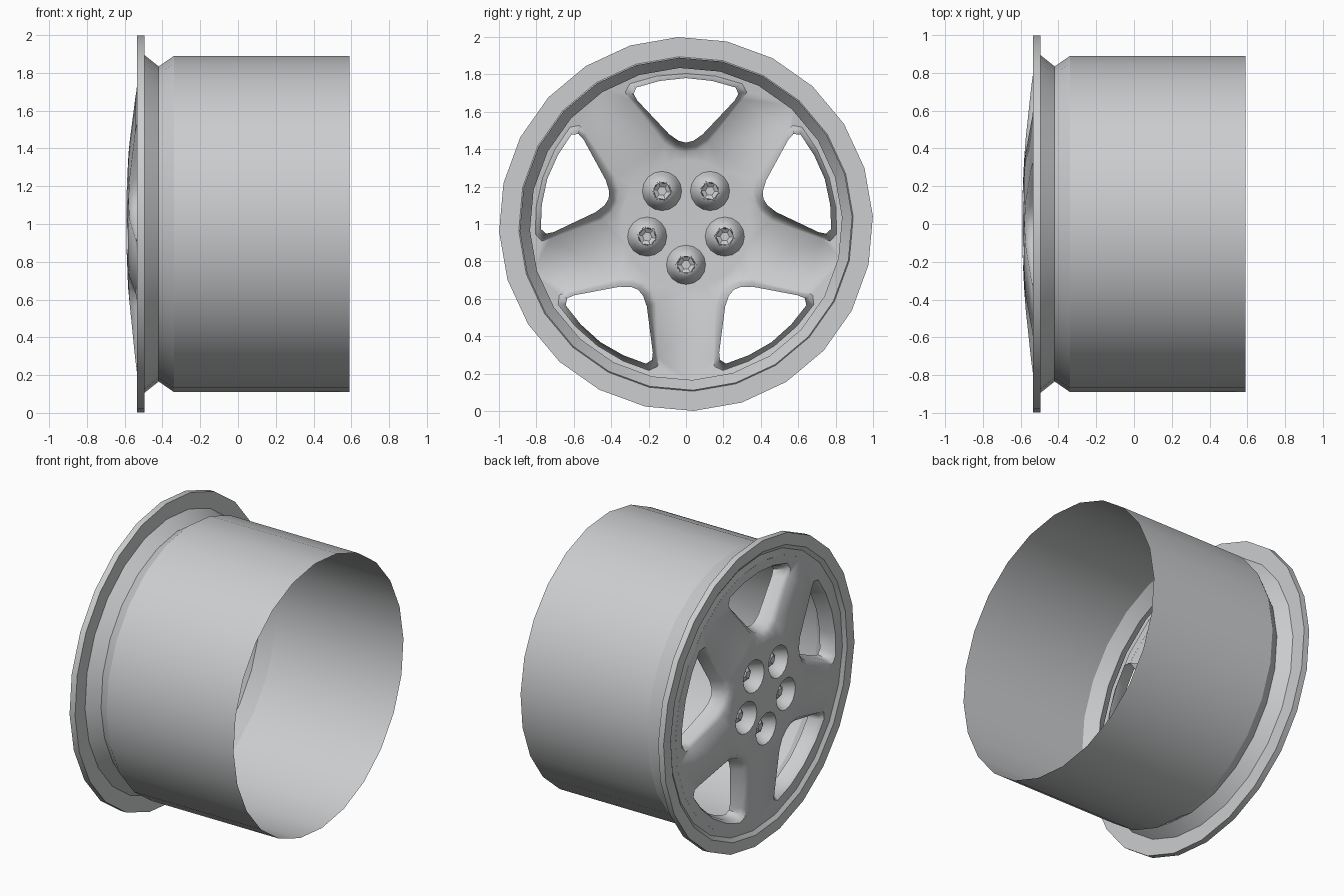
import bpy, bmesh
from math import cos, sin, radians, tau
from mathutils import Vector

cube = bpy.data.objects.get("Cube")
if cube:
    bpy.data.objects.remove(cube)

alloy = bpy.data.materials.new("light_grey_alloy")
alloy.use_nodes = True
GREY = (0.6, 0.61, 0.62, 1)
alloy.diffuse_color = GREY
alloy.node_tree.nodes["Principled BSDF"].inputs["Base Color"].default_value = GREY

SIDES, PHASE = 24, radians(2.4)
AXLE = Vector((0, 0, 1))


def finish(bm, name, angle=35):
    bmesh.ops.remove_doubles(bm, verts=bm.verts, dist=0.0005)
    bmesh.ops.recalc_face_normals(bm, faces=bm.faces)
    bmesh.ops.translate(bm, verts=bm.verts, vec=AXLE)
    mesh = bpy.data.meshes.new(name)
    bm.to_mesh(mesh)
    bm.free()
    obj = bpy.data.objects.new(name, mesh)
    bpy.context.collection.objects.link(obj)
    mesh.materials.append(alloy)
    bpy.ops.object.select_all(action='DESELECT')
    obj.select_set(True)
    bpy.context.view_layer.objects.active = obj
    bpy.ops.object.shade_smooth_by_angle(angle=radians(angle))
    return obj


def circle(r, n, phase=0.0, centre=(0, 0)):
    return [(centre[0] + r * cos(phase + tau * i / n),
             centre[1] + r * sin(phase + tau * i / n)) for i in range(n)]


def dome(y, z):
    return -0.592 + 0.09 * (y * y + z * z)


def ring(bm, pts, depth=0.0, flat_x=None):
    return [bm.verts.new(((dome(y, z) if flat_x is None else flat_x) + depth, y, z))
            for y, z in pts]


def bridge(bm, a, b):
    n = len(a)
    for i in range(n):
        bm.faces.new((a[i], a[(i + 1) % n], b[(i + 1) % n], b[i]))


def fill(bm, loops):
    # Fill between nested outlines in a flat copy, then raise it onto the dome
    flat = bmesh.new()
    edges = []
    for pts in loops:
        vs = [flat.verts.new((y, z, 0)) for y, z in pts]
        edges += [flat.edges.new((vs[i - 1], vs[i])) for i in range(len(vs))]
    bmesh.ops.triangle_fill(flat, edges=edges, use_beauty=True, use_dissolve=False)
    copy = {v: bm.verts.new((dome(v.co.x, v.co.y), v.co.x, v.co.y)) for v in flat.verts}
    for f in flat.faces:
        bm.faces.new([copy[v] for v in f.verts])
    flat.free()


def mirrored(half):
    return half + [(-y, z) for y, z in reversed(half[1:-1])]


def turned(pts, k):
    c, s = cos(k * tau / 5), sin(k * tau / 5)
    return [(y * c - z * s, y * s + z * c) for y, z in pts]


# Barrel with flange and throat
profile = [(-0.525, 0.86), (-0.517, 0.9), (-0.535, 0.925), (-0.535, 1.0), (-0.495, 1.0),
           (-0.495, 0.895), (-0.42, 0.835), (-0.34, 0.89), (0.59, 0.89)]
bm = bmesh.new()
rings = [ring(bm, circle(r, SIDES, PHASE), flat_x=x) for x, r in profile]
for a, b in zip(rings, rings[1:]):
    bridge(bm, a, b)
finish(bm, "rim_barrel", 30)

# Spoked face: rounded triangular windows and lug wells
front = mirrored([(0, 0.385), (0.06, 0.395), (0.12, 0.435), (0.30, 0.665),
                  (0.325, 0.705), (0.30, 0.75), (0.16, 0.79), (0, 0.805)])
back = mirrored([(0, 0.435), (0.04, 0.445), (0.09, 0.48), (0.26, 0.66),
                 (0.28, 0.695), (0.265, 0.73), (0.14, 0.765), (0, 0.78)])
middle = [(a * 0.45 + c * 0.55, b * 0.45 + d * 0.55)
          for (a, b), (c, d) in zip(front, back)]
lugs = [turned([(0, -0.218)], k)[0] for k in range(5)]
hub = circle(0.345, 40)

bm = bmesh.new()
fill(bm, [circle(0.86, SIDES, PHASE), hub] + [turned(front, k) for k in range(5)])
fill(bm, [hub] + [circle(0.105, 16, 0, c) for c in lugs])
for k in range(5):
    walls = [ring(bm, turned(p, k), d) for p, d in ((front, 0), (middle, 0.025), (back, 0.1))]
    for a, b in zip(walls, walls[1:]):
        bridge(bm, a, b)
    wells = [ring(bm, circle(r, 16, 0, lugs[k]), d)
             for r, d in ((0.105, 0), (0.09, 0.035), (0.06, 0.09), (0.045, 0.095))]
    for a, b in zip(wells, wells[1:]):
        bridge(bm, a, b)
finish(bm, "spoked_face", 50)

# Hollow hexagonal lug nuts, capped towards the outside
for k, c in enumerate(lugs):
    bm = bmesh.new()
    base = ring(bm, circle(0.055, 6, k, c), flat_x=-0.49)
    top = ring(bm, circle(0.048, 6, k, c), flat_x=-0.53)
    tip = ring(bm, circle(0.025, 6, k, c), flat_x=-0.545)
    bridge(bm, base, top)
    bridge(bm, top, tip)
    bm.faces.new(tip)
    finish(bm, f"lug_nut_{k + 1}", 20)
